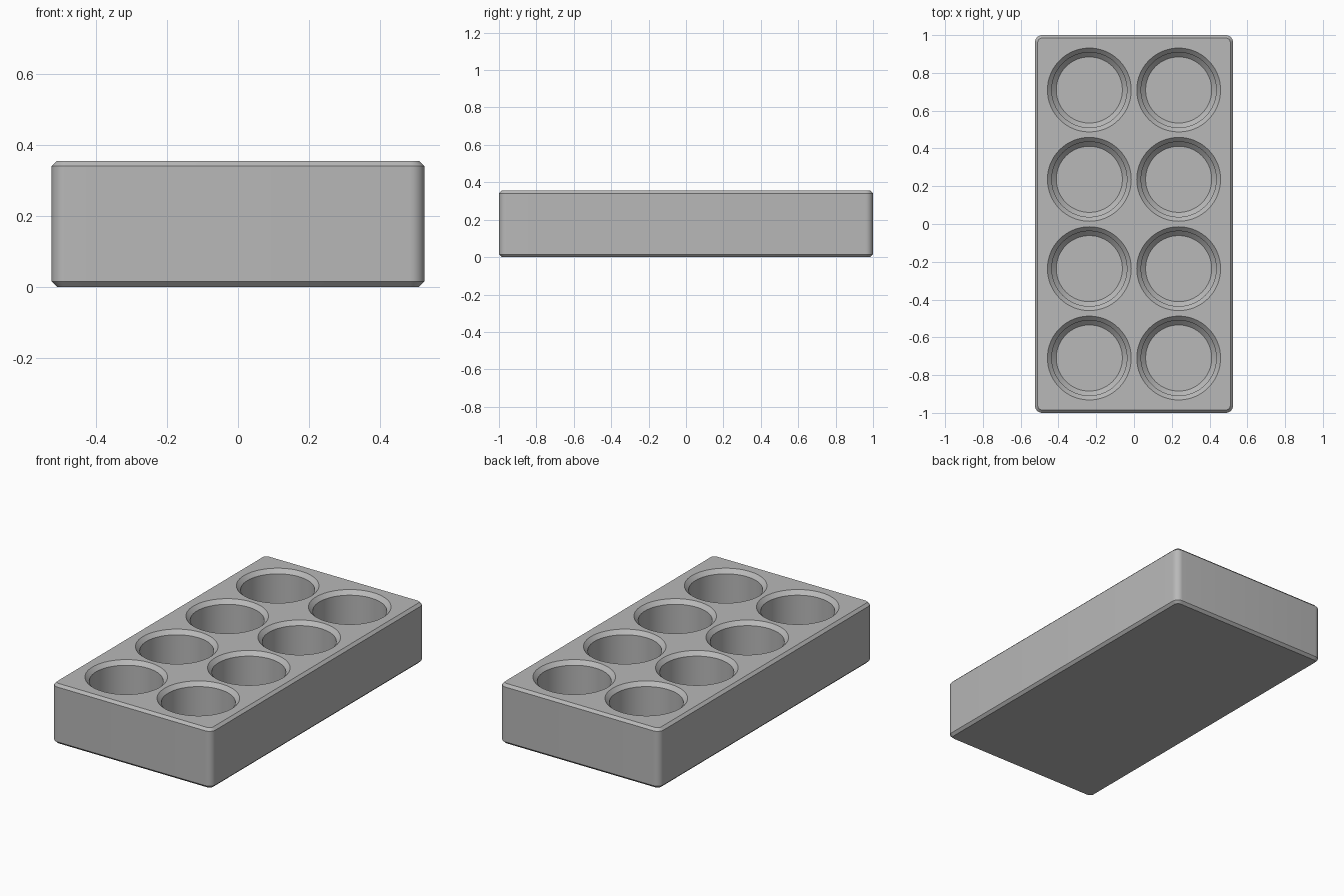
import bpy, bmesh, math

if "Cube" in bpy.data.objects:
    bpy.data.objects.remove(bpy.data.objects["Cube"])

W, L, H = 0.525, 1.0, 0.355      # half width, half length, height
PITCH = 0.473                    # spacing of the round wells
FLOOR = 0.05                     # height of the well floors

grey = bpy.data.materials.new("grey")
grey.diffuse_color = (0.48, 0.48, 0.48, 1)
grey.use_nodes = True
grey.node_tree.nodes["Principled BSDF"].inputs["Base Color"].default_value = grey.diffuse_color


def loft(name, rings):
    """Closed solid from a stack of equal-length point rings."""
    bm = bmesh.new()
    loops = [[bm.verts.new(p) for p in ring] for ring in rings]
    n = len(loops[0])
    for a, b in zip(loops, loops[1:]):
        for i in range(n):
            j = (i + 1) % n
            bm.faces.new((a[i], a[j], b[j], b[i]))
    bm.faces.new(loops[0][::-1])
    bm.faces.new(loops[-1])
    bmesh.ops.recalc_face_normals(bm, faces=bm.faces)
    mesh = bpy.data.meshes.new(name)
    bm.to_mesh(mesh)
    bm.free()
    mesh.materials.append(grey)
    obj = bpy.data.objects.new(name, mesh)
    bpy.context.collection.objects.link(obj)
    return obj


def rounded_rect(inset, z, radius=0.04, steps=8):
    pts = []
    for k, (sx, sy) in enumerate([(1, 1), (-1, 1), (-1, -1), (1, -1)]):
        for s in range(steps + 1):
            a = math.pi / 2 * (k + s / steps)
            pts.append((sx * (W - radius) + (radius - inset) * math.cos(a),
                        sy * (L - radius) + (radius - inset) * math.sin(a), z))
    return pts


def circle(x, y, r, z, n=64):
    return [(x + r * math.cos(2 * math.pi * i / n),
             y + r * math.sin(2 * math.pi * i / n), z) for i in range(n)]


# Block with rounded corners and chamfered top and bottom edges
C = 0.015
tray = loft("tray", [rounded_rect(C, 0), rounded_rect(0, C),
                     rounded_rect(0, H - C), rounded_rect(C, H)])

# Eight wells: chamfered rim, straight wall, chamfered floor edge
for col in (-0.5, 0.5):
    for row in (-1.5, -0.5, 0.5, 1.5):
        x, y = col * PITCH, row * PITCH
        cutter = loft("well_cutter", [
            circle(x, y, 0.175, FLOOR), circle(x, y, 0.199, FLOOR + 0.024),
            circle(x, y, 0.199, H - 0.023), circle(x, y, 0.222, H),
            circle(x, y, 0.222, H + 0.05)])
        cutter.hide_render = True
        cutter.hide_set(True)
        cut = tray.modifiers.new("well", 'BOOLEAN')
        cut.operation = 'DIFFERENCE'
        cut.solver = 'EXACT'
        cut.object = cutter

# Bake the cuts, then shade smooth with sharp chamfer edges
bpy.context.view_layer.update()
baked = bpy.data.meshes.new_from_object(
    tray.evaluated_get(bpy.context.evaluated_depsgraph_get()))
tray.modifiers.clear()
tray.data = baked
for obj in [o for o in bpy.data.objects if o.hide_render]:
    bpy.data.objects.remove(obj)
bpy.context.view_layer.objects.active = tray
tray.select_set(True)
bpy.ops.object.shade_smooth_by_angle(angle=math.radians(30))
